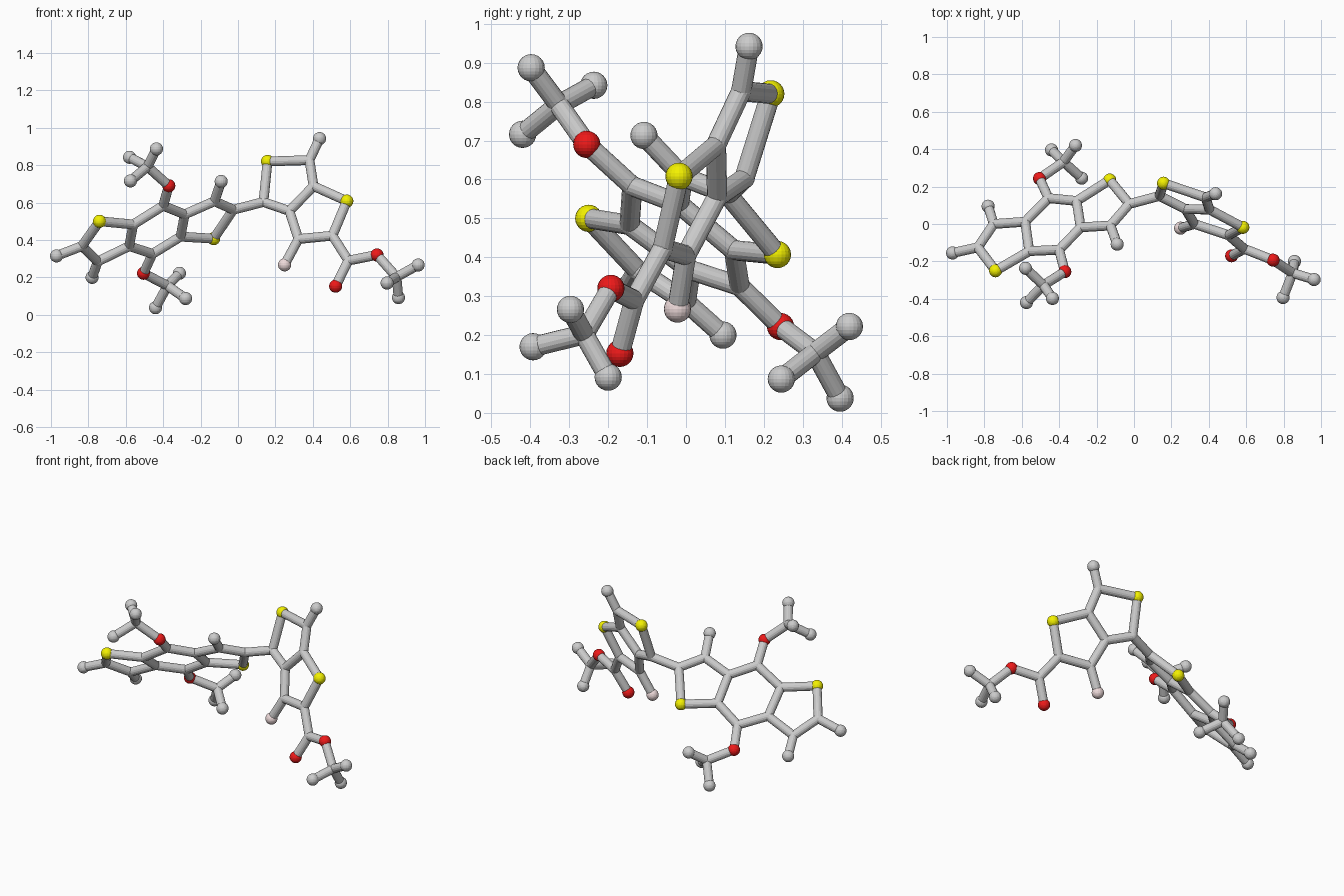
import bpy, bmesh
from mathutils import Vector

if "Cube" in bpy.data.objects:
    bpy.data.objects.remove(bpy.data.objects["Cube"])

BOND_R, ATOM_R = 0.026, 0.035


def material(name, rgb):
    m = bpy.data.materials.new(name)
    m.diffuse_color = (*rgb, 1)
    m.use_nodes = True
    m.node_tree.nodes["Principled BSDF"].inputs["Base Color"].default_value = m.diffuse_color
    return m


MATS = {
    "S": material("yellow", (0.9, 0.88, 0.0)),
    "O": material("red", (0.85, 0.01, 0.01)),
    "F": material("pale_pink", (0.85, 0.7, 0.7)),
}
LABEL = {"S": "sulfur_ball", "O": "oxygen_ball", "F": "fluorine_ball", "E": "end_ball"}


def finish(bm, name, mat=None):
    me = bpy.data.meshes.new(name)
    bm.to_mesh(me)
    bm.free()
    ob = bpy.data.objects.new(name, me)
    bpy.context.collection.objects.link(ob)
    if mat:
        me.materials.append(mat)


def ball(bm, p, r):
    geo = bmesh.ops.create_uvsphere(bm, u_segments=20, v_segments=12, radius=r)
    bmesh.ops.translate(bm, verts=geo["verts"], vec=p)


def rod(bm, a, b):
    d = b - a
    geo = bmesh.ops.create_cone(bm, segments=16, radius1=BOND_R, radius2=BOND_R,
                                depth=d.length, cap_ends=True)
    m = d.to_track_quat("Z", "Y").to_matrix().to_4x4()
    m.translation = (a + b) / 2
    bmesh.ops.transform(bm, matrix=m, verts=geo["verts"])


# Joint positions; first letter: C joint, S / O / F coloured ball, E grey end ball
left_rings = {
    "S1": (-.74, -.25, .50), "C1": (-.835, -.125, .367), "C2": (-.75, 0, .285),
    "E1": (-.97, -.155, .315), "E2": (-.78, .095, .20),
    "C3": (-.56, -.145, .483), "C4": (-.582, .012, .367),
    "C5": (-.40, -.138, .583), "C6": (-.457, .138, .326),
    "C7": (-.285, -.018, .537), "C8": (-.307, .123, .418),
    "S2": (-.13, .235, .407), "C9": (-.126, -.008, .607), "C10": (-.025, .107, .562),
    "E3": (-.09, -.108, .713),
}
ether_arms = {
    "O1": (-.37, -.255, .69), "C11": (-.484, -.327, .792),
    "E4": (-.58, -.237, .842), "E5": (-.436, -.398, .887), "E6": (-.575, -.42, .716),
    "O2": (-.505, .243, .222), "C12": (-.377, .332, .155),
    "E7": (-.313, .42, .222), "E8": (-.28, .245, .087), "E9": (-.441, .396, .038),
}
right_rings = {
    "C13": (.136, .15, .603), "S3": (.158, .218, .82), "C14": (.382, .142, .827),
    "E10": (.436, .162, .942), "C15": (.404, .077, .688), "C16": (.275, .08, .555),
    "S4": (.582, -.018, .608), "C17": (.323, 0, .405), "C18": (.505, -.06, .423),
    "F1": (.249, -.022, .267),
}
ester_arm = {
    "C19": (.59, -.133, .29), "O3": (.522, -.17, .153), "O4": (.743, -.193, .32),
    "C20": (.848, -.262, .202),
    "E11": (.963, -.297, .266), "E12": (.858, -.2, .092), "E13": (.797, -.393, .17),
}
P = {k: Vector(v) for part in (left_rings, ether_arms, right_rings, ester_arm)
     for k, v in part.items()}

# Rod chains of each part
CHAINS = {
    "left_ring_rods": ["S1 C1 C2 C4 C3 S1", "C1 E1", "C2 E2", "C3 C5 C7 C8 C6 C4",
                       "C7 C9 C10 S2 C8", "C9 E3", "C10 C13"],
    "ether_arm_rods": ["C5 O1 C11 E4", "C11 E5", "C11 E6", "C6 O2 C12 E7", "C12 E8", "C12 E9"],
    "right_ring_rods": ["C13 S3 C14 C15 C16 C13", "C14 E10", "C15 S4 C18 C17 C16", "C17 F1"],
    "ester_arm_rods": ["C18 C19 O3", "C19 O4 C20 E11", "C20 E12", "C20 E13"],
}
for name, chains in CHAINS.items():
    bm = bmesh.new()
    joints = set()
    for chain in chains:
        ks = chain.split()
        joints.update(k for k in ks if k[0] == "C")
        for a, b in zip(ks, ks[1:]):
            rod(bm, P[a], P[b])
    for k in sorted(joints):  # rounded elbows where rods meet
        ball(bm, P[k], BOND_R * 1.03)
    finish(bm, name)

# Coloured balls and grey end balls
for k, p in P.items():
    if k[0] in LABEL:
        bm = bmesh.new()
        ball(bm, p, ATOM_R)
        finish(bm, LABEL[k[0]] + "_" + k[1:], MATS.get(k[0]))
